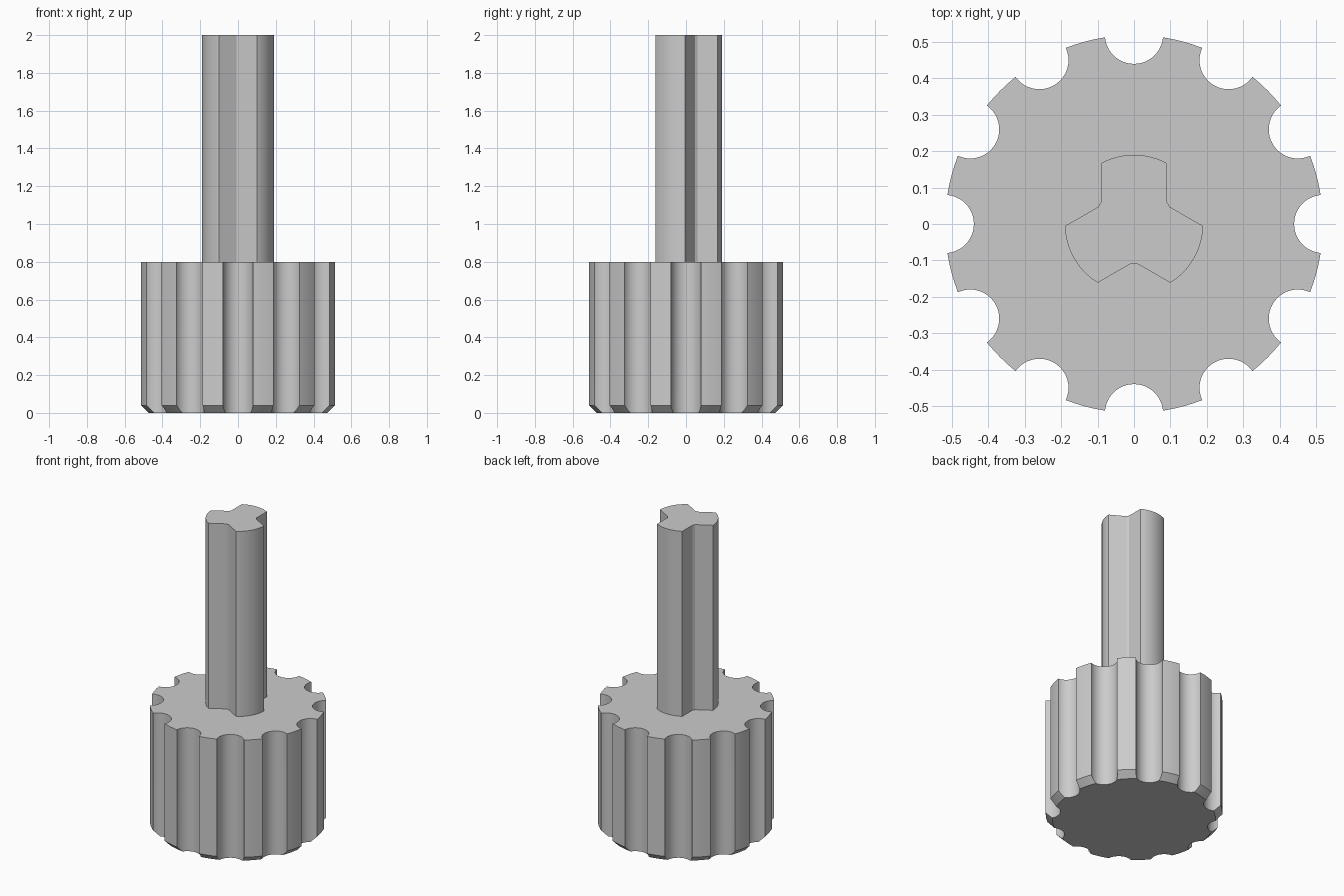
import bpy
import bmesh
from math import sin, cos, asin, pi, radians

if "Cube" in bpy.data.objects:
    bpy.data.objects.remove(bpy.data.objects["Cube"], do_unlink=True)

grey = bpy.data.materials.new("plain_grey")
grey.use_nodes = True
colour = (0.6, 0.6, 0.6, 1)
grey.diffuse_color = colour
grey.node_tree.nodes["Principled BSDF"].inputs["Base Color"].default_value = colour


def polar(radius, angle, centre=(0, 0)):
    return centre[0] + radius * cos(angle), centre[1] + radius * sin(angle)


def circle(radius, count, centre=(0, 0)):
    return [polar(radius, 2 * pi * i / count, centre) for i in range(count)]


def arc(radius, start, end, steps):
    return [polar(radius, start + (end - start) * i / steps) for i in range(steps + 1)]


def loft(bm, sections):
    """Closed solid through (outline, height) sections from bottom to top."""
    rings = [[bm.verts.new((x, y, z)) for x, y in outline] for outline, z in sections]
    for low, high in zip(rings, rings[1:]):
        for i in range(len(low)):
            j = (i + 1) % len(low)
            bm.faces.new((low[i], low[j], high[j], high[i]))
    bm.faces.new(rings[0][::-1])
    bm.faces.new(rings[-1])


def make_object(name, bm):
    mesh = bpy.data.meshes.new(name)
    bm.to_mesh(mesh)
    bm.free()
    mesh.materials.append(grey)
    obj = bpy.data.objects.new(name, mesh)
    bpy.context.collection.objects.link(obj)
    return obj


def select_only(obj):
    bpy.ops.object.select_all(action='DESELECT')
    obj.select_set(True)
    bpy.context.view_layer.objects.active = obj


# Knob: round body with a chamfered lower rim
RADIUS, KNOB_TOP, CHAMFER = 0.519, 0.8, 0.04
bm = bmesh.new()
loft(bm, [(circle(RADIUS - CHAMFER, 120), 0),
          (circle(RADIUS, 120), CHAMFER),
          (circle(RADIUS, 120), KNOB_TOP)])
knob = make_object("grip_knob", bm)

# Finger grooves: twelve round cutters centred on the rim
bm = bmesh.new()
for i in range(12):
    outline = circle(0.08, 48, polar(0.52, i * pi / 6))
    loft(bm, [(outline, -0.1), (outline, 0.9)])
cutter = make_object("groove_cutter", bm)
cutter.hide_render = True

cut = knob.modifiers.new("grooves", 'BOOLEAN')
cut.operation = 'DIFFERENCE'
cut.solver = 'EXACT'
cut.object = cutter
select_only(knob)
bpy.ops.object.modifier_apply(modifier=cut.name)
bpy.data.objects.remove(cutter, do_unlink=True)

# Shaft: three parallel-sided arms around a narrow hub
HALF_WIDTH, TIP, HUB = 0.09, 0.19, 0.109
tip_angle, hub_angle = asin(HALF_WIDTH / TIP), asin(HALF_WIDTH / HUB)
outline = []
for k in range(3):
    middle = radians(90 + 120 * k)
    outline += arc(TIP, middle - tip_angle, middle + tip_angle, 16)
    outline += arc(HUB, middle + hub_angle, middle + radians(120) - hub_angle, 3)
bm = bmesh.new()
loft(bm, [(outline, KNOB_TOP - 0.02), (outline, 2)])
shaft = make_object("splined_shaft", bm)

# Smooth curved walls, crisp rims and arm corners
for obj in (knob, shaft):
    select_only(obj)
    bpy.ops.object.shade_smooth_by_angle(angle=radians(30))
